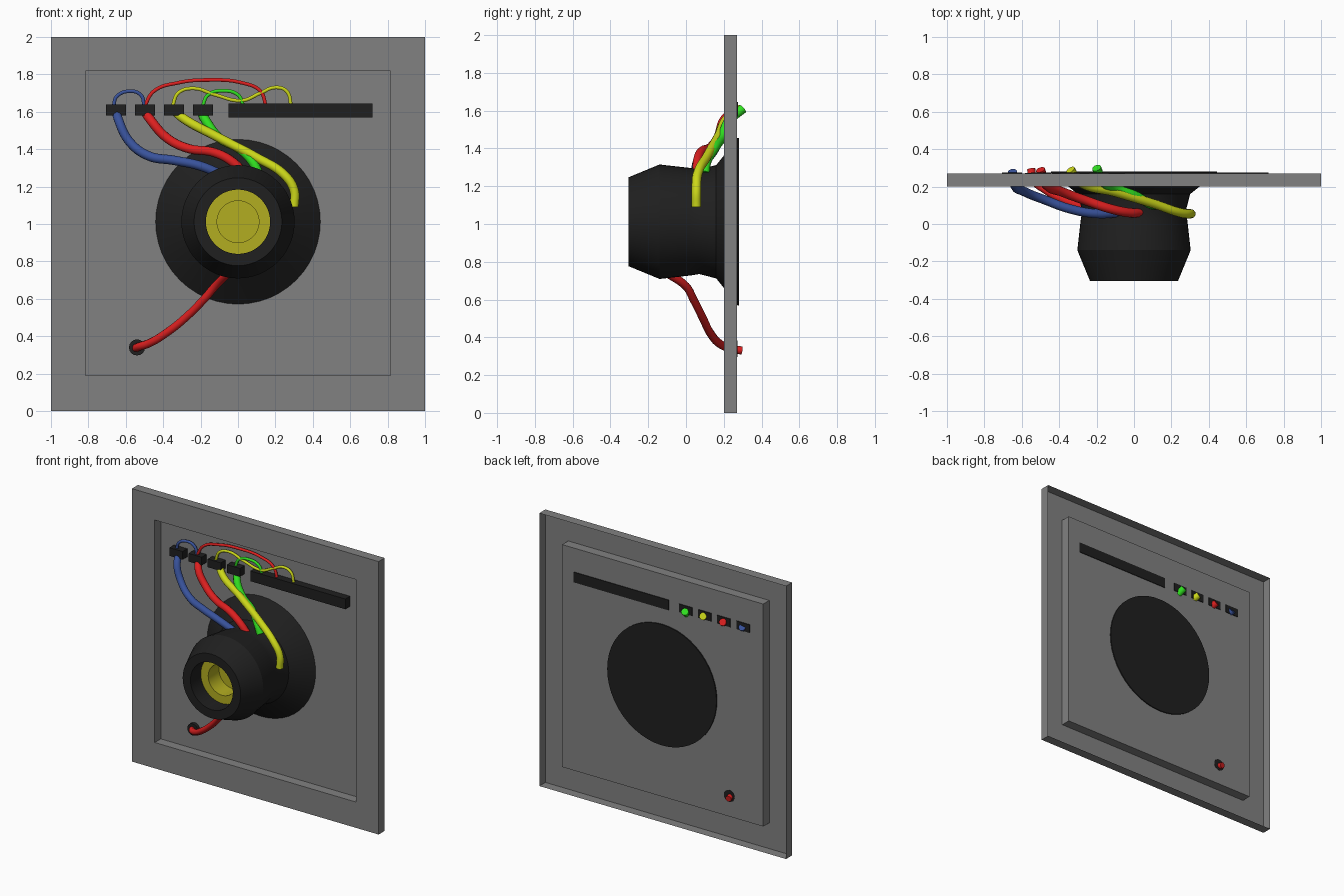
import bpy, bmesh, math
from mathutils import Vector

cube = bpy.data.objects.get("Cube")
if cube:
    bpy.data.objects.remove(cube, do_unlink=True)


def material(name, rgb):
    m = bpy.data.materials.new(name)
    m.use_nodes = True
    m.diffuse_color = (*rgb, 1)
    m.node_tree.nodes["Principled BSDF"].inputs["Base Color"].default_value = (*rgb, 1)
    return m


GREY = material("panel grey", (0.22, 0.22, 0.22))
BLACK = material("soft black", (0.014, 0.014, 0.014))
GOLD = material("dull yellow", (0.45, 0.42, 0.015))
BLUE = material("wire blue", (0.04, 0.085, 0.33))
RED = material("wire red", (0.72, 0.014, 0.014))
LIME = material("wire yellow", (0.6, 0.68, 0.01))
GREEN = material("wire green", (0.03, 0.75, 0.015))


def add_mesh(name, bm, mat, smooth=False):
    me = bpy.data.meshes.new(name)
    bm.to_mesh(me)
    bm.free()
    me.materials.append(mat)
    ob = bpy.data.objects.new(name, me)
    bpy.context.collection.objects.link(ob)
    if smooth:
        select(ob)
        bpy.ops.object.shade_smooth_by_angle(angle=math.radians(25))
    return ob


def select(ob):
    bpy.ops.object.select_all(action='DESELECT')
    ob.select_set(True)
    bpy.context.view_layer.objects.active = ob


def box(name, x0, x1, y0, y1, z0, z1, mat):
    bm = bmesh.new()
    bmesh.ops.create_cube(bm, size=1)
    for v in bm.verts:
        v.co = ((x0 + x1) / 2 + v.co.x * (x1 - x0),
                (y0 + y1) / 2 + v.co.y * (y1 - y0),
                (z0 + z1) / 2 + v.co.z * (z1 - z0))
    return add_mesh(name, bm, mat)


def lathe(name, profile, centre, mat, steps=48):
    """Turn (radius, y) points around an axis along y."""
    bm = bmesh.new()
    cx, cz = centre
    vs = [bm.verts.new((cx + r, y, cz)) for r, y in profile]
    es = [bm.edges.new(p) for p in zip(vs, vs[1:])]
    bmesh.ops.spin(bm, geom=vs + es, cent=(cx, 0, cz), axis=(0, 1, 0),
                   angle=math.tau, steps=steps)
    bmesh.ops.remove_doubles(bm, verts=bm.verts, dist=1e-4)
    bmesh.ops.recalc_face_normals(bm, faces=bm.faces)
    return add_mesh(name, bm, mat, True)


def wire(name, points, radius, mat):
    cu = bpy.data.curves.new(name, 'CURVE')
    cu.dimensions = '3D'
    cu.bevel_depth = radius
    cu.bevel_resolution = 3
    cu.resolution_u = 8
    cu.use_fill_caps = True
    sp = cu.splines.new('BEZIER')
    sp.bezier_points.add(len(points) - 1)
    for bp, p in zip(sp.bezier_points, points):
        bp.co = p
        bp.handle_left_type = bp.handle_right_type = 'AUTO'
    cu.materials.append(mat)
    ob = bpy.data.objects.new(name, cu)
    bpy.context.collection.objects.link(ob)
    select(ob)
    bpy.ops.object.convert(target='MESH')
    bpy.ops.object.shade_smooth_by_angle(angle=math.radians(50))


# Pressed sheet panel: open-backed rim, front border, recessed centre
FRONT, BACK = 0.2, 0.27
bm = bmesh.new()


def square(half, y, zc):
    return [bm.verts.new((sx * half, y, zc + sz * half))
            for sx, sz in ((-1, -1), (1, -1), (1, 1), (-1, 1))]


rings = [square(1, BACK, 1), square(1, FRONT, 1),
         square(0.815, FRONT, 1.004), square(0.815, BACK, 1.004)]
for a, b in zip(rings, rings[1:]):
    for i in range(4):
        j = (i + 1) % 4
        bm.faces.new((a[i], a[j], b[j], b[i]))
bm.faces.new(rings[-1])
add_mesh("panel", bm, GREY)

# Speaker-like body, with a flared base and a round bore
AXIS = (0, 1.012)
lathe("body", [(0, 0.28), (0.443, 0.28), (0.443, 0.272), (0.35, 0.2), (0.3, 0.16),
               (0.277, 0.07), (0.285, 0.02), (0.303, -0.14), (0.235, -0.305),
               (0.172, -0.305), (0.172, -0.17)], AXIS, BLACK)
lathe("bore_lining", [(0.172, -0.185), (0.112, -0.185), (0.112, -0.06), (0, -0.06)], AXIS, GOLD)

# Terminals
for i in range(4):
    x = -0.653 + 0.155 * i
    box(f"terminal_{i + 1}", x - 0.053, x + 0.053, 0.215, 0.275, 1.58, 1.64, BLACK)
box("terminal_bar", -0.05, 0.72, 0.215, 0.275, 1.57, 1.645, BLACK)
lathe("wire_grommet", [(0, 0.245), (0.043, 0.245), (0.043, 0.272), (0, 0.272)],
      (-0.54, 0.34), BLACK, 16)

# Thick wires from the terminals to the body
THICK = 0.025
wire("blue_wire", [(-0.65, 0.28, 1.61), (-0.64, 0.21, 1.56), (-0.58, 0.17, 1.44),
                   (-0.48, 0.13, 1.365), (-0.34, 0.08, 1.34), (-0.2, 0.055, 1.31),
                   (-0.08, 0.06, 1.26)], THICK, BLUE)
wire("red_wire", [(-0.5, 0.29, 1.61), (-0.47, 0.21, 1.56), (-0.38, 0.17, 1.46),
                  (-0.27, 0.13, 1.405), (-0.12, 0.08, 1.38), (-0.02, 0.06, 1.325),
                  (0.03, 0.06, 1.27)], THICK, RED)
wire("yellow_wire", [(-0.34, 0.29, 1.61), (-0.3, 0.23, 1.57), (-0.1, 0.17, 1.46),
                     (0.1, 0.11, 1.355), (0.25, 0.06, 1.26), (0.3, 0.055, 1.18),
                     (0.3, 0.055, 1.09)], THICK, LIME)
wire("green_wire", [(-0.2, 0.3, 1.61), (-0.17, 0.23, 1.55), (-0.1, 0.19, 1.46),
                    (0.01, 0.15, 1.4), (0.08, 0.11, 1.33), (0.11, 0.1, 1.27)], THICK, GREEN)
wire("lower_wire", [(-0.05, -0.1, 0.74), (-0.12, 0, 0.67), (-0.18, 0.04, 0.6),
                    (-0.28, 0.09, 0.5), (-0.38, 0.13, 0.42), (-0.47, 0.18, 0.365),
                    (-0.54, 0.24, 0.34), (-0.55, 0.295, 0.33)], 0.022, RED)


# Thin jumper wires looping over the terminals
def jumper(name, path, mat):
    wire(name, [(x, 0.24, z) for x, z in path], 0.01, mat)


jumper("blue_jumper", [(-0.665, 1.63), (-0.65, 1.68), (-0.58, 1.71),
                       (-0.52, 1.69), (-0.5, 1.63)], BLUE)
jumper("red_jumper", [(-0.5, 1.63), (-0.45, 1.71), (-0.32, 1.755), (-0.16, 1.77),
                      (0.02, 1.755), (0.12, 1.71), (0.15, 1.63)], RED)
jumper("yellow_jumper", [(-0.35, 1.63), (-0.32, 1.7), (-0.24, 1.725), (-0.12, 1.69),
                         (0.02, 1.66), (0.12, 1.7), (0.2, 1.73), (0.26, 1.71),
                         (0.285, 1.63)], LIME)
jumper("green_jumper", [(-0.19, 1.63), (-0.16, 1.69), (-0.08, 1.712),
                        (0, 1.69), (0.03, 1.63)], GREEN)
